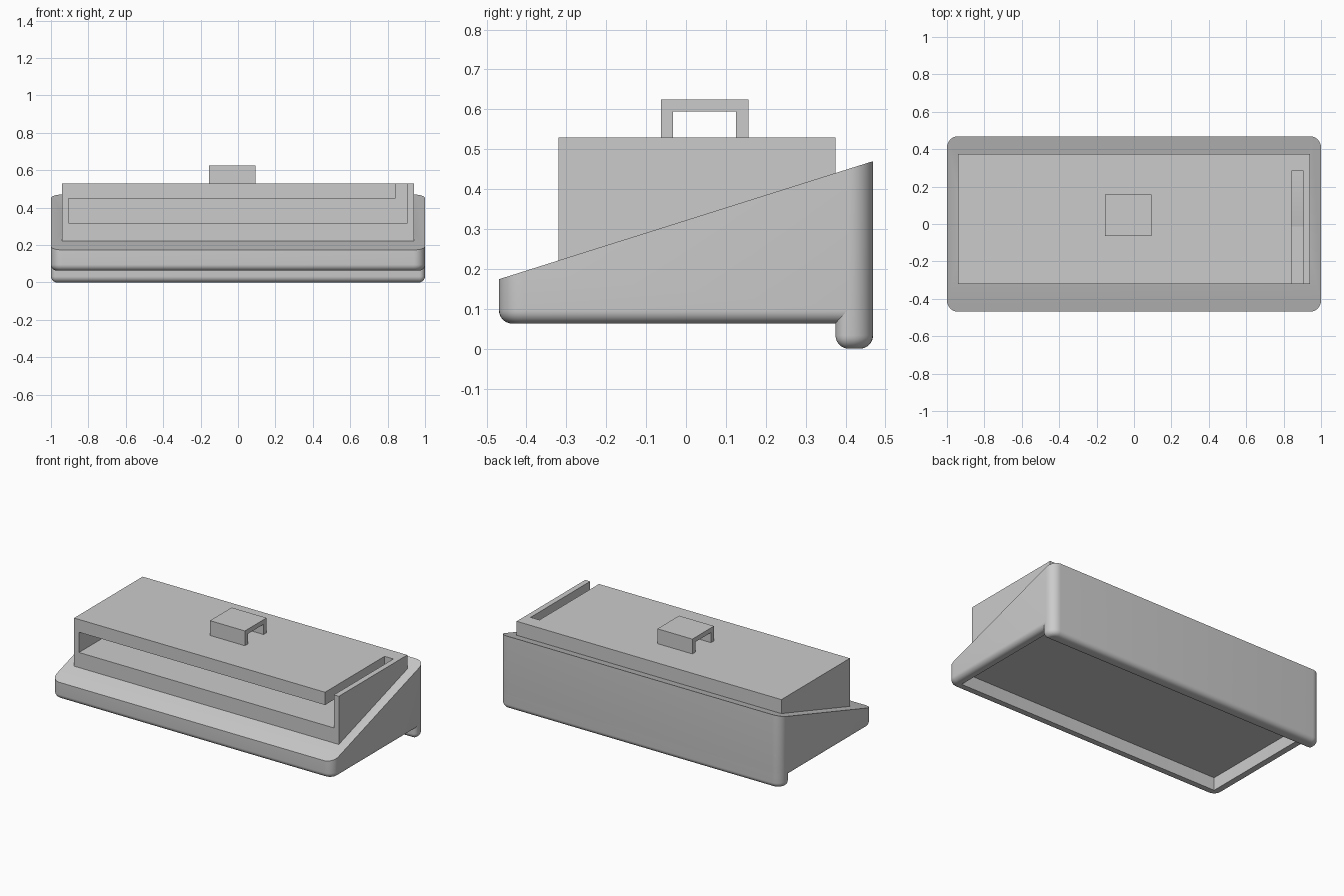
import bpy, bmesh, math
from mathutils import Vector

cube = bpy.data.objects.get("Cube")
if cube:
    bpy.data.objects.remove(cube)

# One flat grey for every part
GREY = (0.6, 0.6, 0.6, 1)
grey = bpy.data.materials.new("plain grey")
grey.use_nodes = True
grey.diffuse_color = GREY
grey.node_tree.nodes["Principled BSDF"].inputs["Base Color"].default_value = GREY

HALF_Y, FILLET, WALL, FOOT = 0.469, 0.033, 0.06, 0.094
BOTTOM, CEILING = 0.063, 0.145


def finish(name, bm):
    bmesh.ops.recalc_face_normals(bm, faces=bm.faces)
    mesh = bpy.data.meshes.new(name)
    bm.to_mesh(mesh)
    bm.free()
    mesh.materials.append(grey)
    obj = bpy.data.objects.new(name, mesh)
    bpy.context.collection.objects.link(obj)
    return obj


def smooth(obj):
    bpy.ops.object.select_all(action="DESELECT")
    obj.select_set(True)
    bpy.context.view_layer.objects.active = obj
    bpy.ops.object.shade_smooth_by_angle(angle=math.radians(35))


def box(name, lo, hi):
    lo, hi = Vector(lo), Vector(hi)
    bm = bmesh.new()
    bmesh.ops.create_cube(bm, size=1)
    for v in bm.verts:
        v.co = (lo + hi) / 2 + v.co * (hi - lo)
    return finish(name, bm)


def slope(y):
    return 0.174 + (y + HALF_Y) * 0.296 / (2 * HALF_Y)


def ring(bm, y0, inset, height, r_front, r_back, steps=8):
    """Rounded rectangle loop; height is a function of y."""
    x1, y0, y1 = 1 - inset, y0 + inset, HALF_Y - inset
    verts = []
    for i, (sx, sy) in enumerate([(1, 1), (-1, 1), (-1, -1), (1, -1)]):
        r = max((r_back if sy > 0 else r_front) - inset, 0.001)
        cx, cy = sx * (x1 - r), (y1 - r if sy > 0 else y0 + r)
        for k in range(steps + 1):
            a = math.pi / 2 * (i + k / steps)
            x, y = cx + r * math.cos(a), cy + r * math.sin(a)
            verts.append(bm.verts.new((x, y, height(y))))
    return verts


def loft(name, y0, top, section, r_front):
    """Skin rings from a top surface down through (inset, height) pairs."""
    bm = bmesh.new()
    rings = [ring(bm, y0, 0, top, r_front, 0.06)]
    for inset, z in section:
        rings.append(ring(bm, y0, inset, lambda y: z, r_front, 0.06))
    for a, b in zip(rings, rings[1:]):
        for i in range(len(a)):
            j = (i + 1) % len(a)
            bm.faces.new((a[i], a[j], b[j], b[i]))
    bm.faces.new(rings[0])
    bm.faces.new(rings[-1])
    return finish(name, bm)


def fillet(z, steps=8):
    """Inset and height pairs along a quarter-round bottom edge."""
    angles = [math.pi / 2 * k / steps for k in range(steps + 1)]
    return [(FILLET * (1 - math.cos(a)), z + FILLET * (1 - math.sin(a))) for a in angles]


# Wedge base, hollowed from below inside a thin rounded rim
underside = fillet(BOTTOM) + [(WALL, BOTTOM), (WALL, CEILING)]
base = loft("wedge_base", -HALF_Y, slope, underside, 0.06)

# Rounded foot running along the back edge
foot = loft("back_foot", HALF_Y - FOOT, lambda y: 0.3, fillet(0), 0.03)

# Tray housing
housing = box("tray_housing", (-0.94, -0.32, 0.18), (0.94, 0.375, 0.53))

# Wide front slot and narrow top slit, cut through housing and base
cutters = [
    box("front_slot_cutter", (-0.905, -0.6, 0.318), (0.905, 0.284, 0.448)),
    box("top_slit_cutter", (0.842, -0.6, 0.4), (0.905, 0.284, 0.6)),
]
for cutter in cutters:
    cutter.hide_render = True
    for part in (housing, base):
        mod = part.modifiers.new("cut", "BOOLEAN")
        mod.operation, mod.solver, mod.object = "DIFFERENCE", "EXACT", cutter
        bpy.context.view_layer.objects.active = part
        bpy.ops.object.modifier_apply(modifier=mod.name)
    bpy.data.objects.remove(cutter)
for part in (base, foot):
    smooth(part)

# Bracket handle: an arch profile extruded sideways
arch = [(-0.063, 0.53), (-0.063, 0.625), (0.157, 0.625), (0.157, 0.53),
        (0.126, 0.53), (0.126, 0.595), (-0.032, 0.595), (-0.032, 0.53)]
bm = bmesh.new()
face = bm.faces.new([bm.verts.new((-0.155, y, z)) for y, z in arch])
side = bmesh.ops.extrude_face_region(bm, geom=[face])["geom"]
for v in side:
    if isinstance(v, bmesh.types.BMVert):
        v.co.x = 0.093
finish("top_handle", bm)
